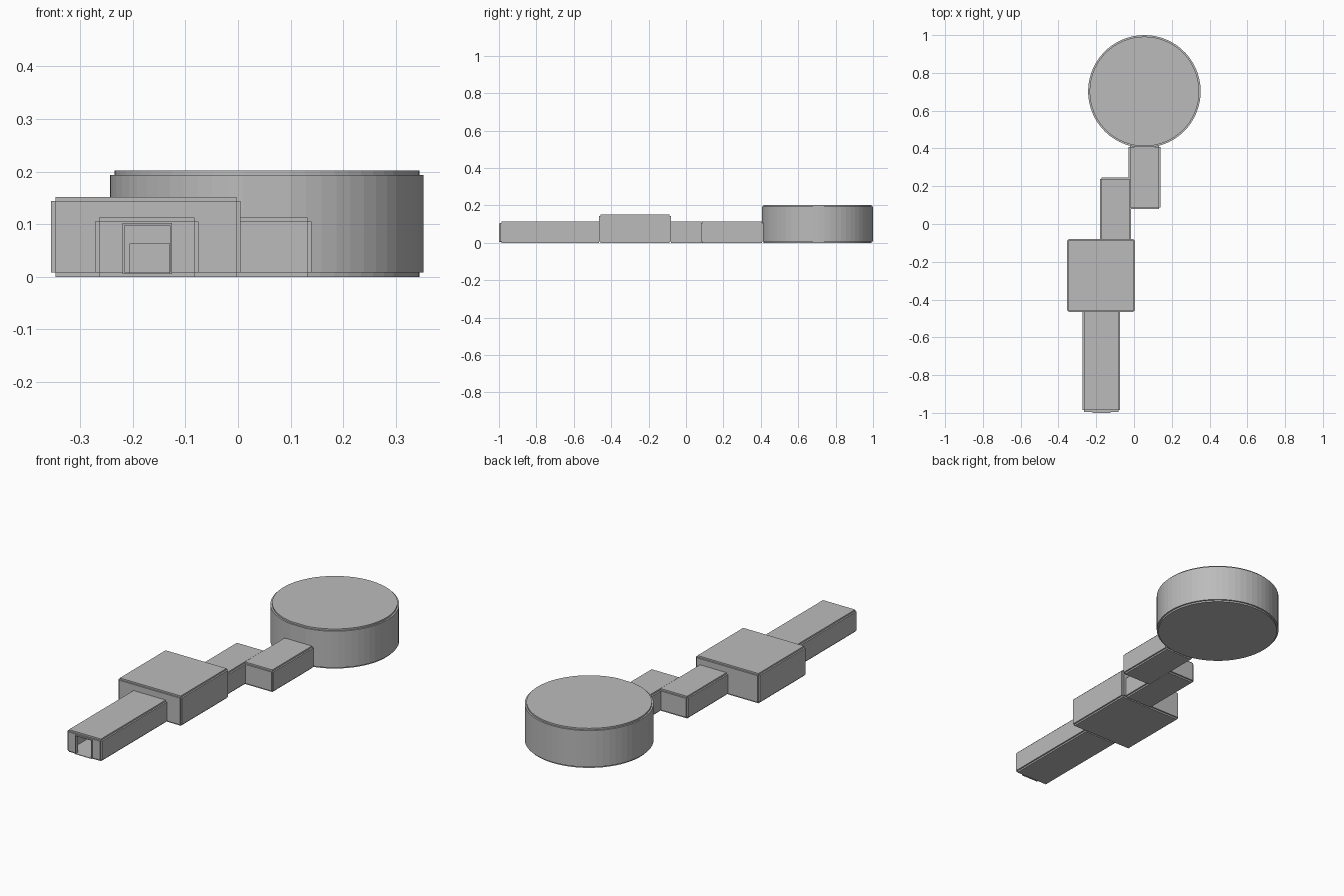
import bpy, bmesh, math

old = bpy.data.objects.get("Cube")
if old:
    bpy.data.objects.remove(old, do_unlink=True)

stone = bpy.data.materials.new("plain grey")
stone.use_nodes = True
GREY = (0.5, 0.5, 0.5, 1)
stone.diffuse_color = GREY
stone.node_tree.nodes["Principled BSDF"].inputs["Base Color"].default_value = GREY

T = 0.008  # panel thickness


def finish(name, bm):
    bmesh.ops.recalc_face_normals(bm, faces=bm.faces)
    mesh = bpy.data.meshes.new(name)
    bm.to_mesh(mesh)
    bm.free()
    mesh.materials.append(stone)
    obj = bpy.data.objects.new(name, mesh)
    bpy.context.collection.objects.link(obj)
    return obj


def add_box(bm, x0, x1, y0, y1, z0, z1):
    verts = bmesh.ops.create_cube(bm, size=1)["verts"]
    bmesh.ops.scale(bm, vec=(x1 - x0, y1 - y0, z1 - z0), verts=verts)
    bmesh.ops.translate(bm, vec=((x0 + x1) / 2, (y0 + y1) / 2, (z0 + z1) / 2), verts=verts)


def add_wall(bm, x0, x1, y0, y1, z0, z1, door=None):
    # Wall across the passage, split into pieces around a door
    if door is None:
        add_box(bm, x0, x1, y0, y1, z0, z1)
        return
    dx0, dx1, dz0, dz1 = door
    add_box(bm, x0, dx0, y0, y1, z0, z1)
    add_box(bm, dx1, x1, y0, y1, z0, z1)
    add_box(bm, dx0, dx1, y0, y1, dz1, z1)
    if dz0 > z0:
        add_box(bm, dx0, dx1, y0, y1, z0, dz0)


def room(name, x0, x1, y0, y1, top, front=None, back=None):
    # Hollow room of six panels whose edges leave small notched corners
    bm = bmesh.new()
    ix0, ix1, iy0, iy1, iz = x0 + T, x1 - T, y0 + T, y1 - T, top - T
    add_box(bm, ix0, ix1, iy0, iy1, 0, T)
    add_box(bm, ix0, ix1, iy0, iy1, iz, top)
    add_box(bm, x0, ix0, iy0, iy1, T, iz)
    add_box(bm, ix1, x1, iy0, iy1, T, iz)
    add_wall(bm, ix0, ix1, y0, iy0, T, iz, front)
    add_wall(bm, ix0, ix1, iy1, y1, T, iz, back)
    return finish(name, bm)


def drum_part(name, radius, z0, z1):
    # Round prism with one wider flat panel toward the passage
    bm = bmesh.new()
    half, steps = math.radians(8.6), 58
    ring = []
    for i in range(steps + 1):
        a = -math.pi / 2 + half + i * (2 * math.pi - 2 * half) / steps
        ring.append(bm.verts.new((0.055 + radius * math.cos(a), 0.702 + radius * math.sin(a), z0)))
    base = bm.faces.new(ring)
    ext = bmesh.ops.extrude_face_region(bm, geom=[base], use_keep_orig=True)
    moved = [v for v in ext["geom"] if isinstance(v, bmesh.types.BMVert)]
    bmesh.ops.translate(bm, vec=(0, 0, z1 - z0), verts=moved)
    return finish(name, bm)


# Entrance passage, square room and stepped passage
entry_door = (-0.216, -0.129, T, 0.098)
inner_door = (-0.205, -0.130, T, 0.063)
room("entrance_passage", -0.272, -0.075, -0.994, -0.457, 0.113, entry_door, inner_door)
room("square_room", -0.355, 0.005, -0.465, -0.08, 0.152, inner_door)
room("near_passage", -0.18, -0.015, -0.088, 0.245, 0.113)
room("far_passage", -0.03, 0.14, 0.08, 0.415, 0.113)

# Thin frame around the entrance opening
bm = bmesh.new()
add_wall(bm, -0.22, -0.125, -1.0, -0.98, 0.005, 0.102, entry_door)
finish("entrance_frame", bm)

# Round chamber: wall with slightly inset floor and ceiling slabs
drum_part("round_wall", 0.298, T, 0.194)
drum_part("round_floor", 0.29, 0, T)
drum_part("round_ceiling", 0.29, 0.194, 0.202)
